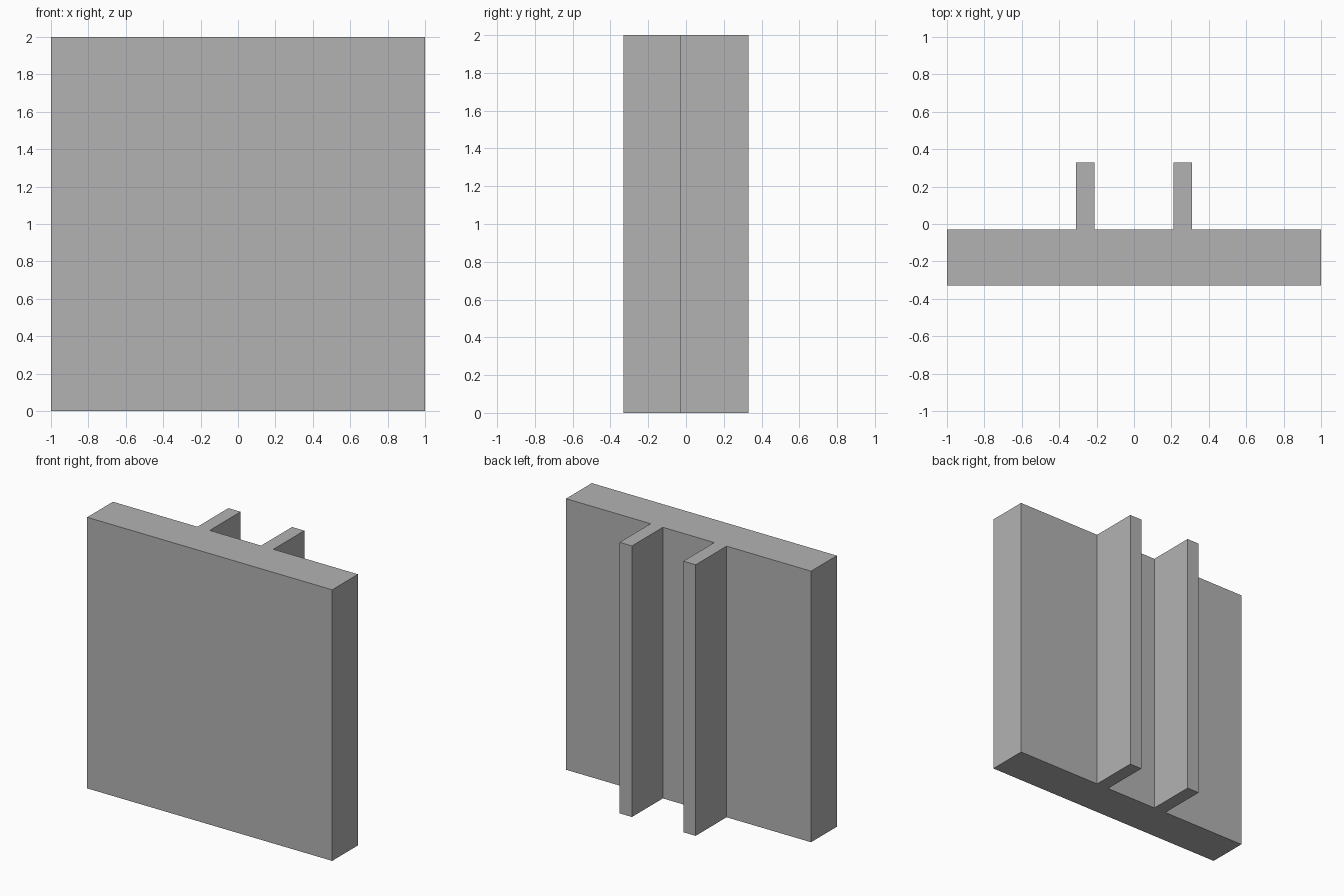
import bpy
import bmesh

cube = bpy.data.objects.get("Cube")
if cube:
    bpy.data.objects.remove(cube, do_unlink=True)

HEIGHT = 2.0
FRONT, BACK, RIB_END = -0.33, -0.03, 0.33
RIB_IN, RIB_OUT = 0.21, 0.31

# Plain grey material
grey = bpy.data.materials.new("plain_grey")
grey.use_nodes = True
colour = (0.45, 0.45, 0.45, 1)
grey.diffuse_color = colour
grey.node_tree.nodes["Principled BSDF"].inputs["Base Color"].default_value = colour

# Right half of the plan outline, mirrored to close the loop
half = [(1, FRONT), (1, BACK), (RIB_OUT, BACK), (RIB_OUT, RIB_END),
        (RIB_IN, RIB_END), (RIB_IN, BACK)]
outline = half + [(-x, y) for x, y in reversed(half)]

# Panel with two back ribs, extruded upwards as one solid
bm = bmesh.new()
base = bm.faces.new([bm.verts.new((x, y, 0)) for x, y in outline])
top = bmesh.ops.extrude_face_region(bm, geom=[base], use_keep_orig=True)["geom"]
bmesh.ops.translate(bm, vec=(0, 0, HEIGHT),
                    verts=[v for v in top if isinstance(v, bmesh.types.BMVert)])
bmesh.ops.recalc_face_normals(bm, faces=bm.faces)

mesh = bpy.data.meshes.new("ribbed_panel")
bm.to_mesh(mesh)
bm.free()
mesh.materials.append(grey)
panel = bpy.data.objects.new("ribbed_panel", mesh)
bpy.context.collection.objects.link(panel)
